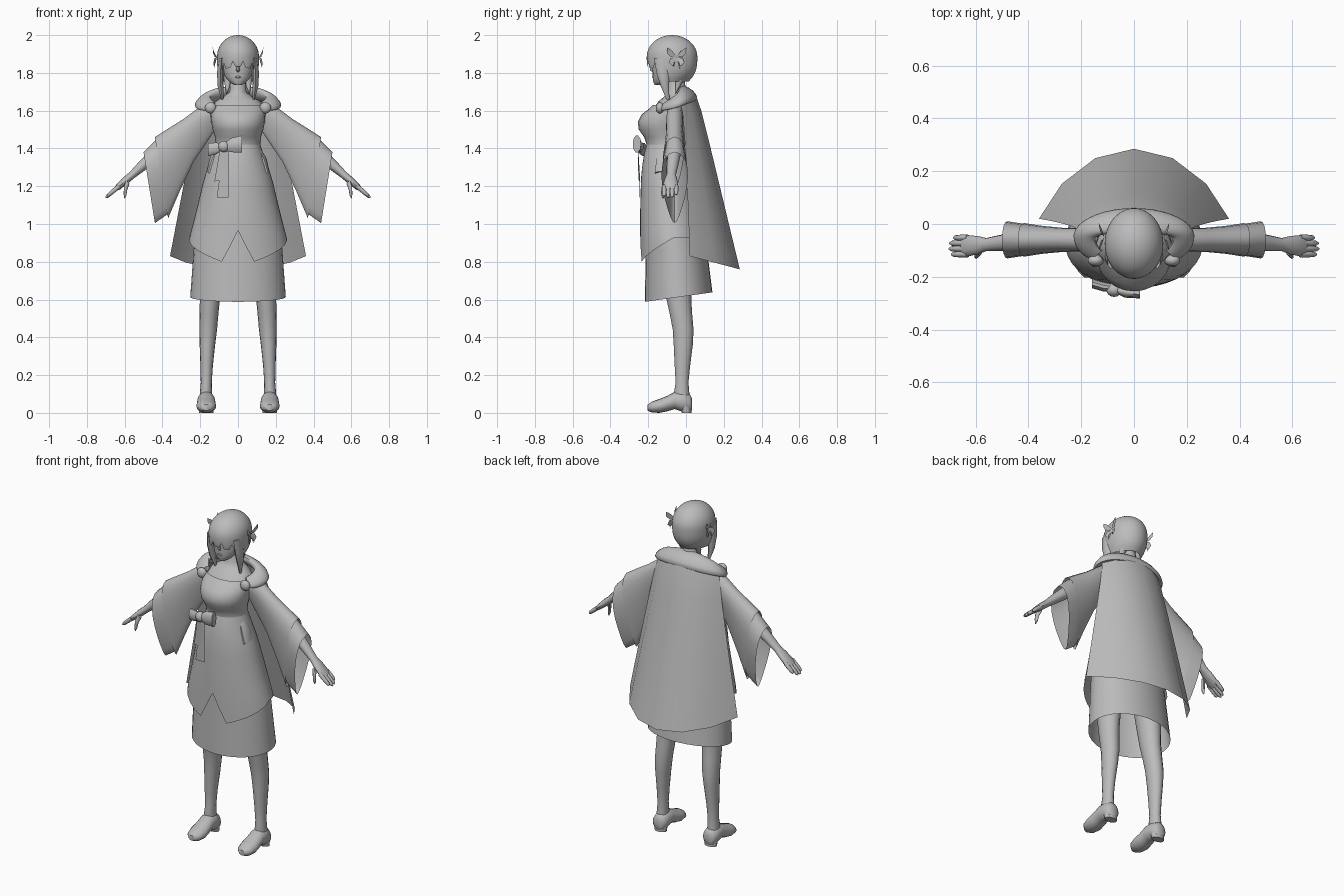
import bpy, bmesh, math
from mathutils import Vector as V

cloth = bpy.data.materials.new("plain_grey")
cloth.diffuse_color = (0.5, 0.5, 0.5, 1)
TAU = math.tau


def finish(name, bm, mirror=False, angle=50):
    bmesh.ops.recalc_face_normals(bm, faces=bm.faces)
    me = bpy.data.meshes.new(name)
    bm.to_mesh(me)
    bm.free()
    me.materials.append(cloth)
    ob = bpy.data.objects.new(name, me)
    bpy.context.collection.objects.link(ob)
    bpy.ops.object.select_all(action='DESELECT')
    ob.select_set(True)
    bpy.context.view_layer.objects.active = ob
    bpy.ops.object.shade_smooth_by_angle(angle=math.radians(angle))
    if mirror:
        ob.modifiers.new("mirror", 'MIRROR')
    return ob


def grid(name, f, nu, nv, wrap=True, caps=False, mirror=False):
    """Surface from f(u, v); u runs round, v runs along, both 0..1."""
    bm = bmesh.new()
    cols = nu if wrap else nu + 1
    rows = [[bm.verts.new(f(i / nu, j / nv)) for i in range(cols)] for j in range(nv + 1)]
    for a, b in zip(rows, rows[1:]):
        for i in range(nu):
            k = (i + 1) % cols
            bm.faces.new((a[i], a[k], b[k], b[i]))
    if caps:
        bm.faces.new(rows[0])
        bm.faces.new(rows[-1])
    bmesh.ops.remove_doubles(bm, verts=bm.verts, dist=1e-5)
    return finish(name, bm, mirror)


def loft(name, secs, n=16, caps=True, mirror=False):
    """Elliptical rings given as (centre, u axis, v axis)."""
    def f(u, v):
        c, a, b = secs[round(v * (len(secs) - 1))]
        return V(c) + V(a) * math.cos(u * TAU) + V(b) * math.sin(u * TAU)
    return grid(name, f, n, len(secs) - 1, True, caps, mirror)


def stack(name, rows, n=24, caps=True, mirror=False):
    """Upright form from rows of (z, x centre, half width, y front, y back)."""
    return loft(name, [((x, (f + b) / 2, z), (w, 0, 0), (0, (b - f) / 2, 0))
                       for z, x, w, f, b in rows], n, caps, mirror)


def ball(name, c, r, mirror=False):
    bm = bmesh.new()
    bmesh.ops.create_uvsphere(bm, u_segments=16, v_segments=10, radius=1)
    for v in bm.verts:
        v.co = V(c) + V(v.co[i] * r[i] for i in range(3))
    return finish(name, bm, mirror)


def plate(name, polys, mirror=False):
    bm = bmesh.new()
    for p in polys:
        bm.faces.new([bm.verts.new(q) for q in p])
    return finish(name, bm, mirror)


def lerp_rows(rows, z):
    for a, b in zip(rows, rows[1:]):
        if z >= b[0]:
            t = (z - a[0]) / (b[0] - a[0])
            return [p + (q - p) * t for p, q in zip(a, b)]
    return rows[-1]


# Body: bodice, chest and neck
stack("bodice", [(1.36, 0, .135, -.215, .01), (1.41, 0, .118, -.205, 0), (1.46, 0, .122, -.222, 0),
                 (1.50, 0, .134, -.25, .01), (1.54, 0, .142, -.255, .015), (1.58, 0, .145, -.235, .02),
                 (1.61, 0, .146, -.195, .02), (1.63, 0, .142, -.175, .02)], caps=False)
stack("chest_and_neck", [(1.60, 0, .143, -.18, .02), (1.65, 0, .12, -.145, .02), (1.675, 0, .075, -.115, .015),
                         (1.70, 0, .044, -.095, 0), (1.79, 0, .04, -.1, -.01)], 16, False)

# Skirts with shaped hems
over = [(1.42, .118, -.208, 0), (1.36, .138, -.225, .02), (1.25, .178, -.238, .045), (1.05, .226, -.243, .085),
        (.92, .26, -.243, .105), (.78, .28, -.243, .12)]


def overskirt(u, v):
    a = u * TAU                       # zero at the front
    s = abs(math.degrees(a if u <= .5 else TAU - a))
    if s <= 18:
        hem = .965 - .165 * s / 18
    else:
        hem = .80 + .125 * min(1, (s - 18) / 72)
    z = 1.42 + (hem - 1.42) * v
    _, w, f, b = lerp_rows(over, z)
    return (w * math.sin(a), (f + b) / 2 - (b - f) / 2 * math.cos(a), z)


def underskirt(u, v):
    a = u * TAU
    w, f, b = .225 + .028 * v, -.21 - .008 * v, .095 + .045 * v
    y = (f + b) / 2 - (b - f) / 2 * math.cos(a)
    return (w * math.sin(a), y, 1.0 + (.613 + .14 * (y + .04) - 1.0) * v)


grid("overskirt", overskirt, 40, 10, caps=False)
grid("underskirt", underskirt, 32, 5)


# Cape with a faceted hem, and its broad collar folded over the shoulders
def cape(u, v):
    t = 2 * u - 1
    c = math.cos(t * math.pi / 2)
    x = 1.25 * t - .25 * t ** 3
    return ((.20 + .16 * v) * x, -.035 + .055 * v ** .5 + .085 * c + .18 * v ** 1.1 * c,
            1.665 + .025 * c + (-.835 - .095 * c) * v)


def collar(u, v):
    a, t = math.radians((v - .5) * 262), u * TAU
    s, c = math.sin(a), math.cos(a)
    k = 1 - .4 * abs(2 * v - 1) ** 4
    d = .046 * k * math.cos(t)
    return ((.187 + d) * s, -.052 + (.066 + d) * c - .035 * max(0, -c),
            1.65 + .042 * c - .55 * d + .03 * k * math.sin(t))


grid("cape", cape, 6, 10, wrap=False)
grid("collar", collar, 12, 28, caps=True)
ball("clasp", (.145, -.138, 1.615), (.03, .022, .03), True)


# Wide sleeves, as an outer layer and a flared inner layer
def sleeve(name, rows):
    def f(u, v):
        (tx, tz), (bx, bz), hw = rows[round(v * (len(rows) - 1))]
        a = u * TAU
        k = (1 + math.cos(a)) / 2
        return (bx + (tx - bx) * k, -.06 + hw * math.sin(a) * (.75 + .35 * math.cos(a)), bz + (tz - bz) * k)
    grid(name, f, 20, len(rows) - 1, mirror=True)


sleeve("outer_sleeve", [((.14, 1.65), (.12, 1.50), .048), ((.21, 1.615), (.16, 1.44), .054),
                        ((.29, 1.555), (.235, 1.33), .056), ((.37, 1.505), (.31, 1.17), .065),
                        ((.44, 1.46), (.37, 1.03), .078)])
sleeve("inner_sleeve", [((.37, 1.49), (.31, 1.19), .058), ((.435, 1.445), (.375, 1.05), .074),
                        ((.50, 1.38), (.44, 1.005), .086)])

# Arms, hands and fingers
D, N = V((.76, 0, -.65)), V((.65, 0, .76))


def limb(name, rows, n=12):
    """Rows of (x, y, z, half width in y, half thickness)."""
    loft(name, [((x, y, z), (0, w, 0), N * t) for x, y, z, w, t in rows], n, True, True)


limb("arm", [(.34, -.06, 1.44, .037, .037), (.44, -.065, 1.365, .036, .034),
             (.51, -.072, 1.305, .03, .027), (.56, -.078, 1.26, .025, .02), (.59, -.08, 1.235, .034, .02),
             (.635, -.083, 1.195, .041, .016), (.65, -.083, 1.183, .034, .01)])
for i in range(4):
    y = -.052 - .021 * i
    e = (.045, .058, .06, .052)[i]
    b = V((.63, y, 1.2))
    limb("finger_%d" % (i + 1), [(*(b + D * e * t), r, r) for t, r in ((0, .012), (.8, .0115), (1.35, .0095), (1.55, .004))], 8)
limb("thumb", [(.585, -.105, 1.225, .013, .016), (.595, -.118, 1.19, .012, .013),
               (.598, -.122, 1.16, .010, .011), (.602, -.122, 1.138, .004, .004)], 8)

# Legs and shoes with low heels
stack("leg", [(.95, .13, .085, -.14, .03), (.72, .143, .062, -.12, .03), (.60, .149, .053, -.103, .028),
              (.52, .154, .050, -.085, .033), (.44, .158, .047, -.07, .04), (.36, .162, .041, -.065, .036),
              (.25, .166, .033, -.06, .022), (.16, .168, .029, -.055, .013), (.10, .17, .032, -.065, .018),
              (.05, .17, .033, -.06, .02)], 16, False, True)
loft("shoe", [((.168, y, (lo + hi) / 2), (w, 0, 0), (0, 0, (hi - lo) / 2)) for y, w, lo, hi in
              ((.032, .022, .015, .075), (.02, .04, .002, .10), (-.02, .046, .006, .115), (-.06, .047, .02, .112),
               (-.10, .05, .008, .09), (-.14, .053, 0, .074), (-.18, .044, .002, .06),
               (-.203, .02, .012, .044))], 16, True, True)
stack("heel", [(.05, .168, .042, -.035, .03), (0, .168, .038, -.022, .028)], 12, True, True)

# Head and face
stack("head", [(1.735, 0, .018, -.165, -.125), (1.75, 0, .043, -.173, -.085), (1.78, 0, .07, -.176, -.04),
               (1.82, 0, .084, -.178, 0), (1.87, 0, .09, -.178, .02), (1.93, 0, .08, -.165, .015)])
loft("nose", [((0, -.175, 1.85), (.005, 0, 0), (0, .006, 0)), ((0, -.180, 1.815), (.010, 0, 0), (0, .012, 0)),
              ((0, -.175, 1.805), (.006, 0, 0), (0, .004, 0))], 8)
ball("mouth", (0, -.172, 1.778), (.016, .008, .006))


# Hair: cap with a notched fringe and a rounded nape, side locks and wisps
def hair(u, v):
    a = u * TAU
    s = abs(math.degrees(a if u <= .5 else TAU - a))
    if s < 60:
        edge = 1.835 - .02 * s / 60 + (.03 if round(u * 48) % 4 == 2 else 0)
        taper = .04
    else:
        edge, taper = 1.755, .14 + .2 * min(1, (s - 60) / 70)
    if v < .6:
        q = v / .6 * math.pi / 2
        r, z = math.sin(q), 1.885 + .115 * math.cos(q)
    else:
        t = (v - .6) / .4
        r, z = 1 - taper * t ** 3, 1.885 + (edge - 1.885) * t
    return (.111 * r * math.sin(a), -.074 - .134 * r * math.cos(a), z)


grid("hair", hair, 48, 20)
loft("side_lock", [((.088, -.125, 1.88), (.014, 0, 0), (0, .045, 0)), ((.093, -.122, 1.80), (.018, 0, 0), (0, .034, 0)),
                   ((.092, -.112, 1.73), (.016, 0, 0), (0, .022, 0)), ((.08, -.09, 1.635), (.002, 0, 0), (0, .003, 0))],
     8, True, True)
loft("nape_hair", [((.05, -.02, 1.80), (.03, 0, 0), (0, .03, 0)), ((.055, -.04, 1.74), (.016, 0, 0), (0, .016, 0)),
                   ((.06, -.055, 1.69), (.002, 0, 0), (0, .002, 0))], 8, True, True)

# Winged hair ornaments
wings = []
for s in (-1, 1):
    wings.append([(.112, -.05, 1.885), (.128, -.05 + s * .022, 1.915), (.134, -.05 + s * .052, 1.935),
                  (.132, -.05 + s * .05, 1.905), (.122, -.05 + s * .03, 1.883)])
    wings.append([(.112, -.05, 1.885), (.124, -.05 + s * .032, 1.878), (.13, -.05 + s * .042, 1.855),
                  (.128, -.05 + s * .022, 1.835), (.118, -.05 + s * .008, 1.855)])
    wings.append([(.118, -.05 + s * .008, 1.86), (.126, -.05 + s * .014, 1.855), (.128, -.05 + s * .018, 1.82)])
plate("hair_ornament", wings, True)

# Front bow with hanging ribbons, and hip drapes
ball("bow_knot", (-.075, -.25, 1.41), (.03, .026, .03))
loft("bow_loop_left", [((-.08, -.24, 1.41), (0, .012, 0), (0, 0, .018)), ((-.115, -.238, 1.40), (0, .018, 0), (0, 0, .032)),
                       ((-.16, -.225, 1.395), (0, .018, 0), (0, 0, .036))], 10)
loft("bow_loop_right", [((-.07, -.25, 1.41), (0, .012, 0), (0, 0, .022)), ((-.035, -.257, 1.418), (0, .022, 0), (0, 0, .04)),
                        ((.022, -.26, 1.424), (0, .022, 0), (0, 0, .047))], 10)
plate("ribbon", [[(-.095, -.253, 1.40), (-.065, -.255, 1.40), (-.072, -.252, 1.235), (-.125, -.242, 1.225)],
                 [(-.078, -.25, 1.40), (-.05, -.25, 1.40), (-.05, -.249, 1.14), (-.112, -.246, 1.14)]])
loft("hip_drape", [((.105, -.12, 1.40), (.014, 0, 0), (0, .025, 0)), ((.132, -.12, 1.34), (.018, 0, .01), (0, .04, 0)),
                   ((.155, -.12, 1.27), (.012, 0, .01), (0, .045, 0))], 10, True, True)
